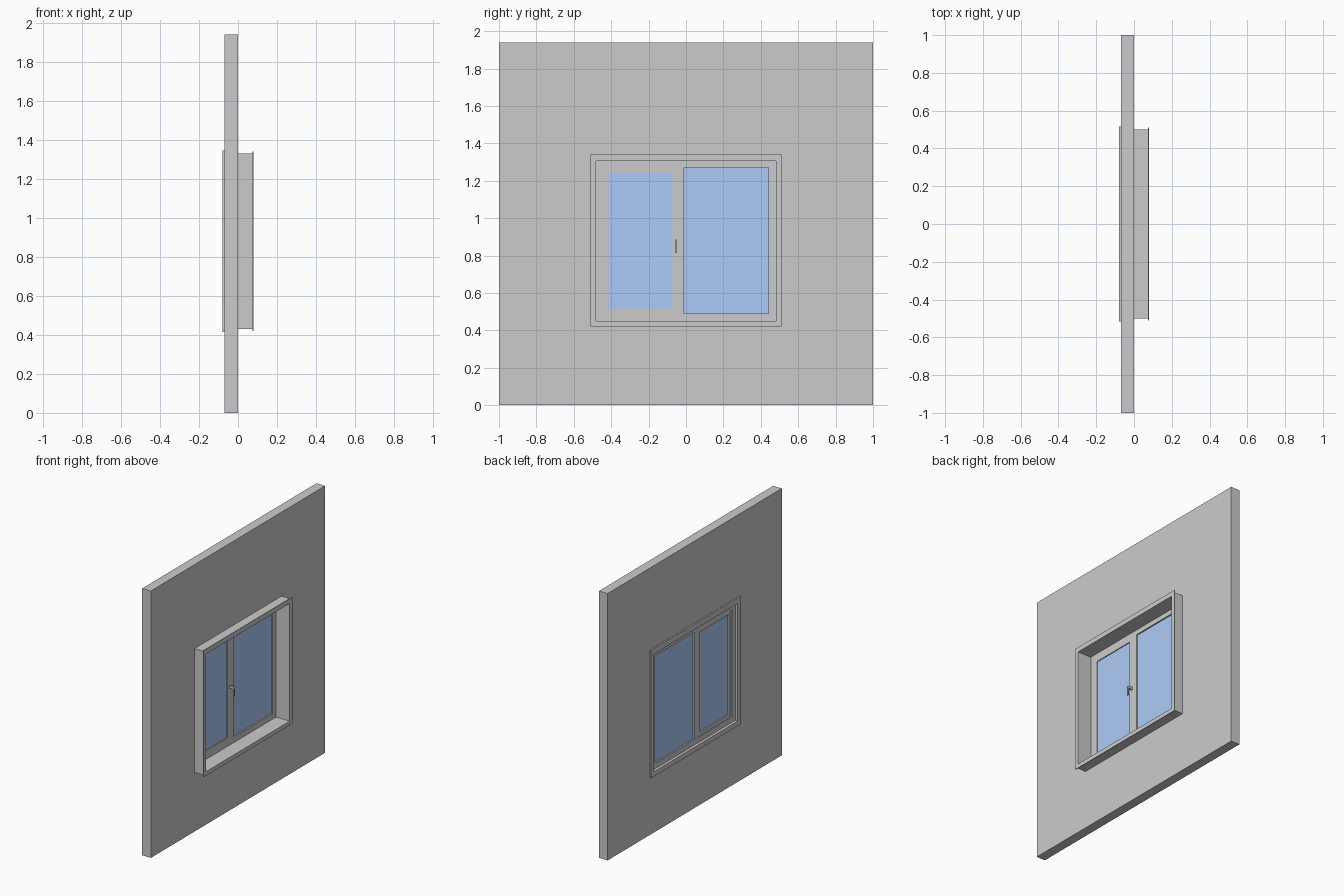
import bpy, bmesh

if "Cube" in bpy.data.objects:
    bpy.data.objects.remove(bpy.data.objects["Cube"])

glass_mat = bpy.data.materials.new("blue_glass")
glass_mat.diffuse_color = (0.42, 0.60, 0.94, 1)
glass_mat.use_nodes = True
glass_mat.node_tree.nodes["Principled BSDF"].inputs["Base Color"].default_value = glass_mat.diffuse_color


def finish(name, bm, mat=None):
    bmesh.ops.recalc_face_normals(bm, faces=bm.faces[:])
    me = bpy.data.meshes.new(name)
    bm.to_mesh(me)
    bm.free()
    ob = bpy.data.objects.new(name, me)
    bpy.context.collection.objects.link(ob)
    if mat:
        me.materials.append(mat)
    return ob


def corners(rect):
    y0, y1, z0, z1 = rect
    return [(y0, z0), (y1, z0), (y1, z1), (y0, z1)]


def ring(name, x0, x1, outer, inner):
    """Rectangular frame in the YZ plane; rects are (y0, y1, z0, z1)."""
    bm = bmesh.new()
    loops = [[bm.verts.new((x, y, z)) for y, z in corners(r)]
             for x, r in ((x0, outer), (x1, outer), (x1, inner), (x0, inner))]
    for a in range(4):
        p, q = loops[a], loops[(a + 1) % 4]
        for i in range(4):
            j = (i + 1) % 4
            bm.faces.new((p[i], p[j], q[j], q[i]))
    return finish(name, bm)


def slab(name, x0, x1, rect, mat=None):
    """Solid box over a YZ rect."""
    bm = bmesh.new()
    p, q = [[bm.verts.new((x, y, z)) for y, z in corners(rect)] for x in (x0, x1)]
    bm.faces.new(p)
    bm.faces.new(q)
    for i in range(4):
        j = (i + 1) % 4
        bm.faces.new((p[i], p[j], q[j], q[i]))
    return finish(name, bm, mat)


opening = (-0.50, 0.50, 0.43, 1.33)
reveal = (-0.48, 0.48, 0.45, 1.305)
clear = (-0.44, 0.44, 0.49, 1.27)
sash = (-0.44, -0.055, 0.49, 1.27)
sash_pane = (-0.415, -0.08, 0.515, 1.243)
fixed_pane = (-0.01, 0.44, 0.49, 1.27)

# Wall with opening
ring("wall", -0.07, 0.0, (-1, 1, 0, 1.94), opening)

# Deep casing with thin flange on one side and trim on the other
ring("casing", -0.07, 0.075, opening, reveal)
ring("casing_flange", 0.075, 0.08, (-0.51, 0.51, 0.42, 1.34), reveal)
ring("back_trim", -0.08, -0.07, (-0.515, 0.515, 0.415, 1.345), reveal)

# Fixed frame and centre post
ring("window_frame", -0.06, -0.03, reveal, clear)
slab("mullion", -0.06, -0.03, (-0.055, -0.01, 0.49, 1.27))

# Opening sash
ring("sash_frame", -0.055, -0.028, sash, sash_pane)

# Glass panes
slab("sash_glass", -0.045, -0.035, sash_pane, glass_mat)
slab("fixed_glass", -0.05, -0.04, fixed_pane, glass_mat)

# Handle: stem out of the sash and a lever hanging down
bm = bmesh.new()
side = [(-0.03, 0.885), (0.005, 0.885), (0.012, 0.875), (0.009, 0.815),
        (0.001, 0.815), (0.003, 0.868), (-0.03, 0.865)]
face = bm.faces.new([bm.verts.new((x, -0.06, z)) for x, z in side])
ext = bmesh.ops.extrude_face_region(bm, geom=[face])
new = [v for v in ext["geom"] if isinstance(v, bmesh.types.BMVert)]
bmesh.ops.translate(bm, verts=new, vec=(0, 0.01, 0))
finish("handle", bm)
